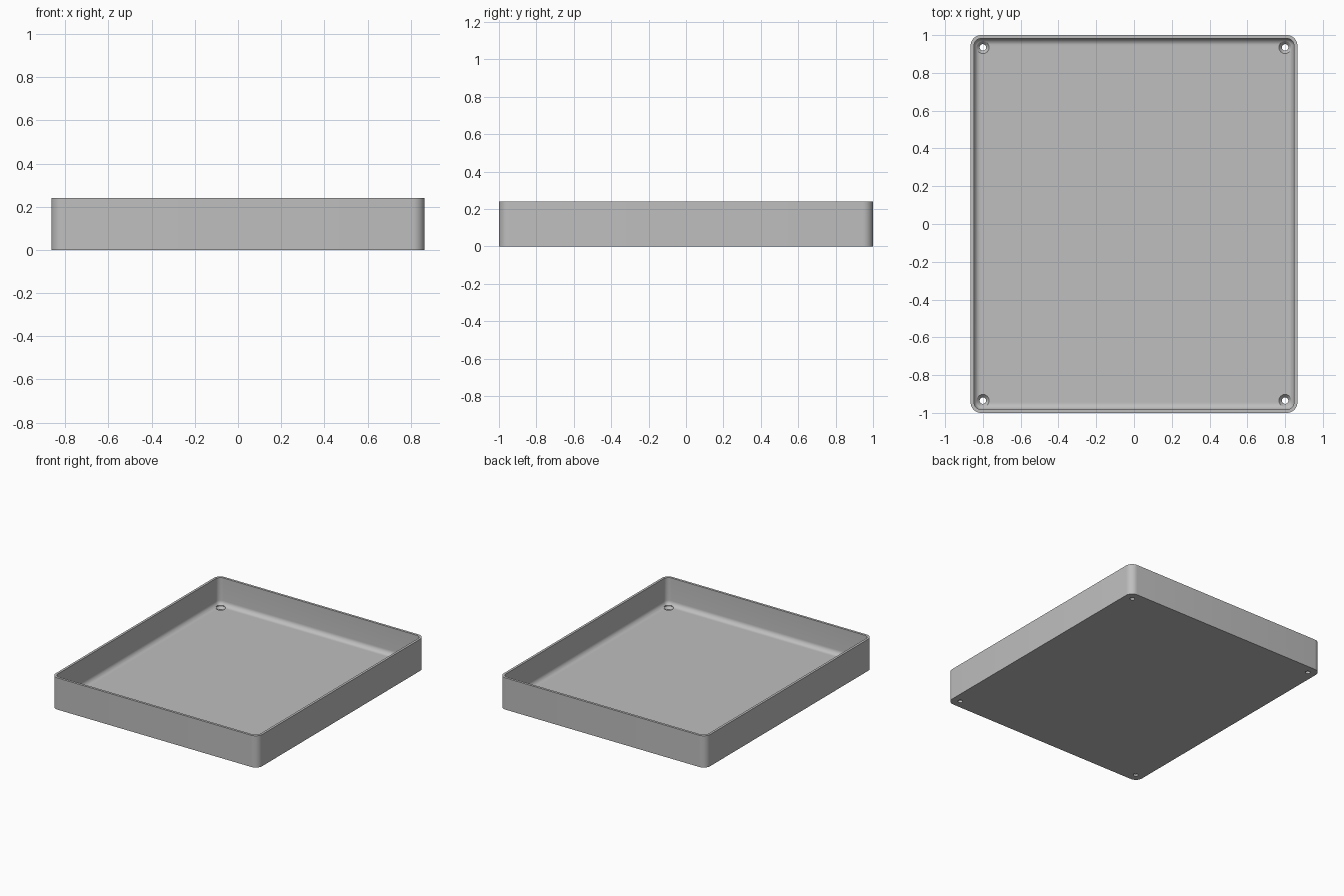
import bpy, bmesh
from math import sin, cos, pi, radians

if "Cube" in bpy.data.objects:
    bpy.data.objects.remove(bpy.data.objects["Cube"], do_unlink=True)

HALF_X, HALF_Y, HEIGHT = 0.865, 1.0, 0.24
CORNER, WALL, FLOOR, FILLET = 0.055, 0.018, 0.033, 0.035

grey = bpy.data.materials.new("plain grey")
grey.use_nodes = True
colour = (0.52, 0.52, 0.52, 1)
grey.diffuse_color = colour
grey.node_tree.nodes["Principled BSDF"].inputs["Base Color"].default_value = colour


def rounded_rect(inset, z, steps=8):
    """Points of a rounded rectangle, anticlockwise."""
    r = max(CORNER - inset, 0.001)
    cx, cy = HALF_X - inset - r, HALF_Y - inset - r
    points = []
    for quarter, (sx, sy) in enumerate([(1, 1), (-1, 1), (-1, -1), (1, -1)]):
        for i in range(steps + 1):
            a = (quarter + i / steps) * pi / 2
            points.append((sx * cx + r * cos(a), sy * cy + r * sin(a), z))
    return points


def circle(x, y, r, z, steps=32):
    return [(x + r * cos(2 * pi * i / steps), y + r * sin(2 * pi * i / steps), z)
            for i in range(steps)]


def loft(name, rings):
    """Skin a stack of rings and cap both ends."""
    bm = bmesh.new()
    loops = [[bm.verts.new(p) for p in ring] for ring in rings]
    for low, high in zip(loops, loops[1:]):
        for i in range(len(low)):
            j = (i + 1) % len(low)
            bm.faces.new((low[i], low[j], high[j], high[i]))
    bm.faces.new(loops[0][::-1])
    bm.faces.new(loops[-1])
    bmesh.ops.recalc_face_normals(bm, faces=bm.faces)
    mesh = bpy.data.meshes.new(name)
    bm.to_mesh(mesh)
    bm.free()
    mesh.materials.append(grey)
    obj = bpy.data.objects.new(name, mesh)
    bpy.context.collection.objects.link(obj)
    return obj


# Tray: outer wall, rim, inner wall, rounded inner edge, floor
profile = [(0, 0), (0, HEIGHT), (WALL, HEIGHT)]
for i in range(9):
    a = i / 8 * pi / 2
    profile.append((WALL + FILLET * (1 - cos(a)), FLOOR + FILLET * (1 - sin(a))))
tray = loft("tray", [rounded_rect(inset, z) for inset, z in profile])

# Countersunk screw holes in the four corners
bpy.context.view_layer.objects.active = tray
tray.select_set(True)
for sx in (-1, 1):
    for sy in (-1, 1):
        x, y = sx * 0.8, sy * 0.935
        cutter = loft("hole_cutter", [circle(x, y, r, z) for r, z in
                      [(0.017, -0.05), (0.017, 0.015), (0.033, FLOOR), (0.033, 0.1)]])
        cutter.hide_render = True
        cut = tray.modifiers.new("screw hole", "BOOLEAN")
        cut.operation = "DIFFERENCE"
        cut.solver = "EXACT"
        cut.object = cutter
        bpy.ops.object.modifier_apply(modifier=cut.name)
        bpy.data.objects.remove(cutter, do_unlink=True)

bpy.ops.object.shade_smooth_by_angle(angle=radians(30))
